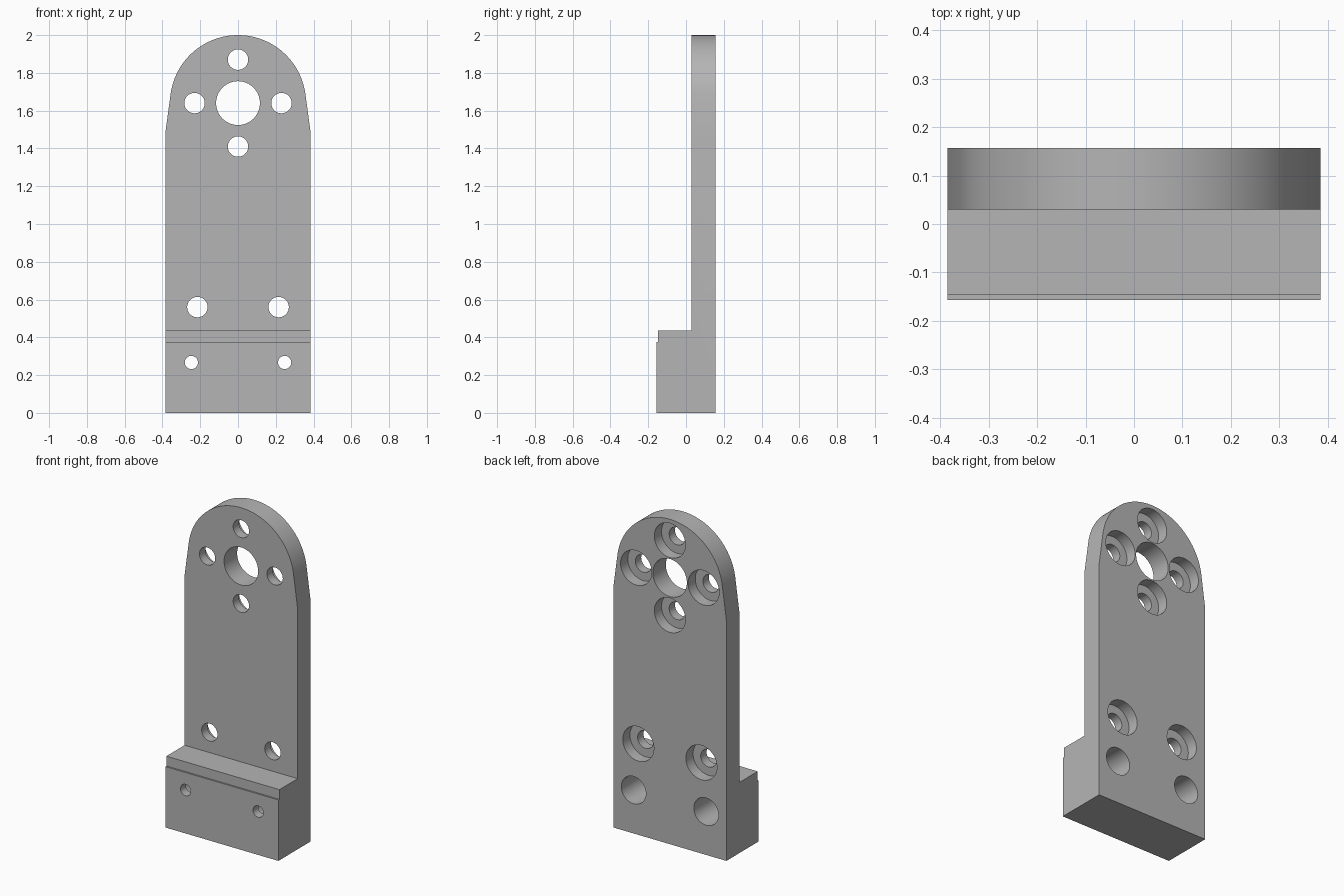
import bpy, bmesh
from math import sin, cos, pi, radians
from mathutils import Vector

cube = bpy.data.objects.get("Cube")
if cube:
    bpy.data.objects.remove(cube)

HALF_W, FRONT, BACK, PLATE_FRONT = 0.385, -0.157, 0.157, 0.03
HUB_Z, HUB_R = 1.64, 0.36

metal = bpy.data.materials.new("plain grey metal")
metal.use_nodes = True
grey = (0.46, 0.46, 0.46, 1)
metal.diffuse_color = grey
metal.node_tree.nodes["Principled BSDF"].inputs["Base Color"].default_value = grey


def make_object(name, bm):
    bmesh.ops.recalc_face_normals(bm, faces=bm.faces)
    mesh = bpy.data.meshes.new(name)
    bm.to_mesh(mesh)
    bm.free()
    mesh.materials.append(metal)
    obj = bpy.data.objects.new(name, mesh)
    bpy.context.collection.objects.link(obj)
    return obj


def extrude(name, points, offset):
    bm = bmesh.new()
    face = bm.faces.new([bm.verts.new(p) for p in points])
    new = bmesh.ops.extrude_face_region(bm, geom=[face])["geom"]
    verts = [v for v in new if isinstance(v, bmesh.types.BMVert)]
    bmesh.ops.translate(bm, verts=verts, vec=Vector(offset))
    return make_object(name, bm)


def add_bore(bm, x, z, steps, sides=48):
    """Closed stepped cylinder along y; steps are (y, radius) from front to back."""
    rings = [[bm.verts.new((x + r * cos(2 * pi * i / sides), y, z + r * sin(2 * pi * i / sides)))
              for i in range(sides)] for y, r in steps]
    for a, b in zip(rings, rings[1:]):
        for i in range(sides):
            j = (i + 1) % sides
            bm.faces.new((a[i], a[j], b[j], b[i]))
    bm.faces.new(rings[0])
    bm.faces.new(rings[-1])


def boolean(target, cutter, operation):
    mod = target.modifiers.new(operation.lower(), "BOOLEAN")
    mod.operation, mod.object, mod.solver = operation, cutter, "EXACT"
    bpy.context.view_layer.objects.active = target
    bpy.ops.object.modifier_apply(modifier=mod.name)
    bpy.data.objects.remove(cutter)


# Rounded front outline: hub arc tangent to the tapered shoulders
arc = [radians(7.7 + (180 - 2 * 7.7) * i / 64) for i in range(65)]
outline = [(-HALF_W, 0), (HALF_W, 0), (HALF_W, 1.48)]
outline += [(HUB_R * cos(a), HUB_Z + HUB_R * sin(a)) for a in arc]
outline.append((-HALF_W, 1.48))
bracket = extrude("mounting_bracket", [(x, -0.3, z) for x, z in outline], (0, 0.6, 0))

# Stepped side profile: thick foot, small ledge, thin upright plate
side = [(FRONT, -0.1), (BACK, -0.1), (BACK, 2.1), (PLATE_FRONT, 2.1),
        (PLATE_FRONT, 0.435), (-0.147, 0.435), (-0.147, 0.375), (FRONT, 0.375)]
profile = extrude("side_profile", [(-0.5, y, z) for y, z in side], (1, 0, 0))
boolean(bracket, profile, "INTERSECT")

# Bores: centre hole, counterbored screw holes, deep foot holes
bm = bmesh.new()
add_bore(bm, 0, HUB_Z, [(-0.1, 0.116), (0.3, 0.116)], 64)
screw = [(-0.1, 0.054), (0.087, 0.054), (0.087, 0.106), (0.3, 0.106)]
foot = [(-0.3, 0.035), (-0.105, 0.035), (-0.105, 0.084), (0.3, 0.084)]
for x, z in [(0, 0.23), (0, -0.23), (0.23, 0), (-0.23, 0)]:
    add_bore(bm, x, HUB_Z + z, screw)
for s in (-1, 1):
    add_bore(bm, s * 0.215, 0.56, screw)
    add_bore(bm, s * 0.247, 0.267, foot)
boolean(bracket, make_object("bores", bm), "DIFFERENCE")

# Smooth the curved walls, keep edges crisp
bpy.ops.object.select_all(action="DESELECT")
bracket.select_set(True)
bpy.context.view_layer.objects.active = bracket
bpy.ops.object.shade_smooth_by_angle(angle=radians(20))
